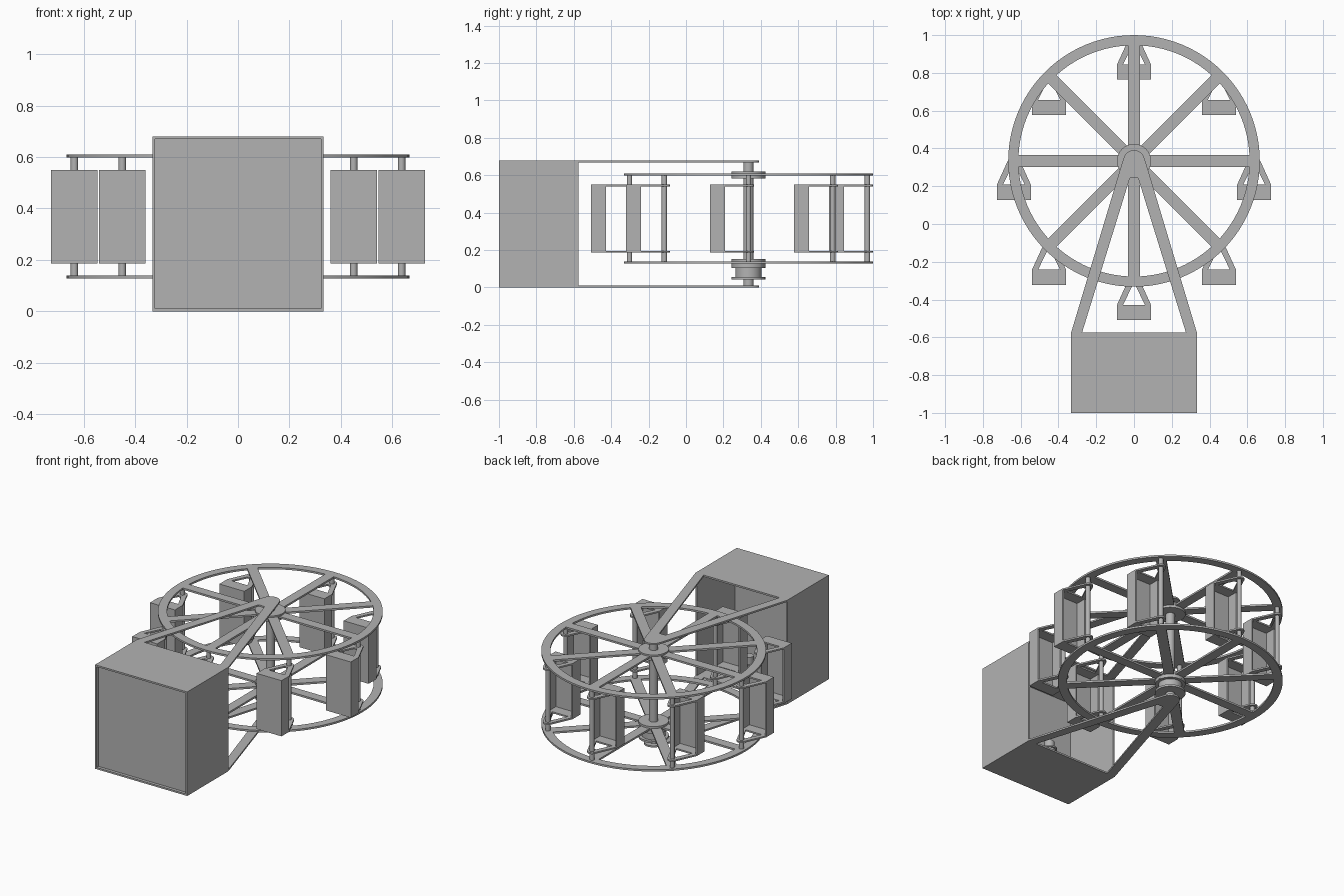
import bpy, bmesh
from math import sin, cos, pi, radians
from mathutils import Vector

if "Cube" in bpy.data.objects:
    bpy.data.objects.remove(bpy.data.objects["Cube"])

grey = bpy.data.materials.new("plain grey")
grey.use_nodes = True
GREY = (0.45, 0.45, 0.45, 1)
grey.diffuse_color = GREY
grey.node_tree.nodes["Principled BSDF"].inputs["Base Color"].default_value = GREY

CY = 0.334          # wheel centre along y
RIM, ROD = 0.666, 0.636


def prism(bm, pts, z0, z1):
    """Extrude a flat outline between two heights."""
    face = bm.faces.new([bm.verts.new((x, y, z0)) for x, y in pts])
    new = bmesh.ops.extrude_face_region(bm, geom=[face])["geom"]
    top = [v for v in new if isinstance(v, bmesh.types.BMVert)]
    bmesh.ops.translate(bm, verts=top, vec=(0, 0, z1 - z0))


def box(bm, x0, x1, y0, y1, z0, z1):
    prism(bm, [(x0, y0), (x1, y0), (x1, y1), (x0, y1)], z0, z1)


def disc(bm, x, y, r, z0, z1, n=32):
    prism(bm, [(x + r * cos(2 * pi * i / n), y + r * sin(2 * pi * i / n))
               for i in range(n)], z0, z1)


def ring(bm, x, y, r0, r1, z0, z1, n=96):
    """Flat band with a rectangular section."""
    loops = []
    for i in range(n):
        c, s = cos(2 * pi * i / n), sin(2 * pi * i / n)
        loops.append([bm.verts.new((x + r * c, y + r * s, z))
                      for r, z in ((r0, z0), (r1, z0), (r1, z1), (r0, z1))])
    for i in range(n):
        a, b = loops[i], loops[(i + 1) % n]
        for k in range(4):
            bm.faces.new((a[k], b[k], b[k - 3], a[k - 3]))


def finish(name, bm, smooth=True):
    bmesh.ops.recalc_face_normals(bm, faces=bm.faces)
    mesh = bpy.data.meshes.new(name)
    bm.to_mesh(mesh)
    bm.free()
    mesh.materials.append(grey)
    ob = bpy.data.objects.new(name, mesh)
    bpy.context.collection.objects.link(ob)
    if smooth:
        bpy.ops.object.select_all(action="DESELECT")
        ob.select_set(True)
        bpy.context.view_layer.objects.active = ob
        bpy.ops.object.shade_smooth_by_angle(angle=radians(30))
    return ob


# Base housing: side walls, top and bottom, recessed front panel, open back
W, FRONT, BACK, H, T = 0.333, -1.0, -0.575, 0.68, 0.011
bm = bmesh.new()
box(bm, -W, W, FRONT, BACK, 0, T)
box(bm, -W, W, FRONT, BACK, H - T, H)
for x0 in (-W, W - T):
    box(bm, x0, x0 + T, FRONT, BACK, T, H - T)
box(bm, -W + T, W - T, FRONT + 0.02, FRONT + 0.032, T, H - T)
finish("base_housing", bm, False)

# V-shaped support plates carrying the axle
for name, z in (("lower_support", 0), ("upper_support", H - T)):
    bm = bmesh.new()
    for s in (-1, 1):
        prism(bm, [(s * 0.055, CY + 0.016), (s * W, BACK),
                   (s * 0.275, BACK), (0, CY - 0.02)], z, z + T)
    prism(bm, [(0, CY), (-0.035, CY - 0.09), (0.035, CY - 0.09)], z, z + T)
    disc(bm, 0, CY, 0.057, z, z + T)
    finish(name, bm)

# Axle
bm = bmesh.new()
disc(bm, 0, CY, 0.027, 0.005, H - 0.004)
finish("axle", bm)

# Two wheels: rim, eight spokes and hub
for name, z, h0, h1 in (("lower_wheel", 0.127, 0.11, 0.152),
                        ("upper_wheel", 0.598, 0.583, 0.62)):
    bm = bmesh.new()
    ring(bm, 0, CY, 0.612, RIM, z, z + 0.012)
    for i in range(8):
        d = Vector((cos(i * pi / 4), sin(i * pi / 4)))
        side = Vector((-d.y, d.x)) * 0.031
        c = Vector((0, CY))
        prism(bm, [c + d * 0.03 - side, c + d * 0.625 - side,
                   c + d * 0.625 + side, c + d * 0.03 + side], z, z + 0.012)
    disc(bm, 0, CY, 0.09, h0, h1, 48)
    finish(name, bm)


def pulley(name, x, y, r, z0, z1, lip):
    bm = bmesh.new()
    disc(bm, x, y, r * 0.78, z0, z1)
    for z in (z0, z1 - lip):
        disc(bm, x, y, r, z, z + lip)
    finish(name, bm)


# Drive pulley on the axle, and the motor inside the housing
pulley("drive_pulley", 0, CY, 0.09, 0.043, 0.118, 0.013)
pulley("motor_pulley", 0.05, -0.72, 0.045, 0.05, 0.115, 0.01)
bm = bmesh.new()
disc(bm, 0.05, -0.72, 0.03, T, 0.16)
finish("motor", bm)

# Gondolas hanging toward -y from eight rods
for i in range(8):
    px, py = ROD * cos(i * pi / 4), CY + ROD * sin(i * pi / 4)
    bm = bmesh.new()
    disc(bm, px, py, 0.0145, 0.127, 0.61, 20)
    finish(f"gondola_rod_{i + 1}", bm)

    bm = bmesh.new()
    Z0, Z1, t = 0.186, 0.55, 0.01
    low, mid = py - 0.206, py - 0.126
    for z in (Z0, Z1 - t):
        box(bm, px - 0.09, px + 0.09, low, mid, z, z + t)
        disc(bm, px, py, 0.03, z, z + t, 24)
        for s in (-1, 1):
            prism(bm, [(px + s * 0.028, py + 0.01), (px + s * 0.09, mid),
                       (px + s * 0.058, mid), (px + s * 0.006, py - 0.02)],
                  z, z + t)
    box(bm, px - 0.09, px + 0.09, low, low + t, Z0 + t, Z1 - t)
    for x in (px - 0.09, px + 0.09 - t):
        box(bm, x, x + t, low + t, mid, Z0 + t, Z1 - t)
    finish(f"gondola_{i + 1}", bm)
